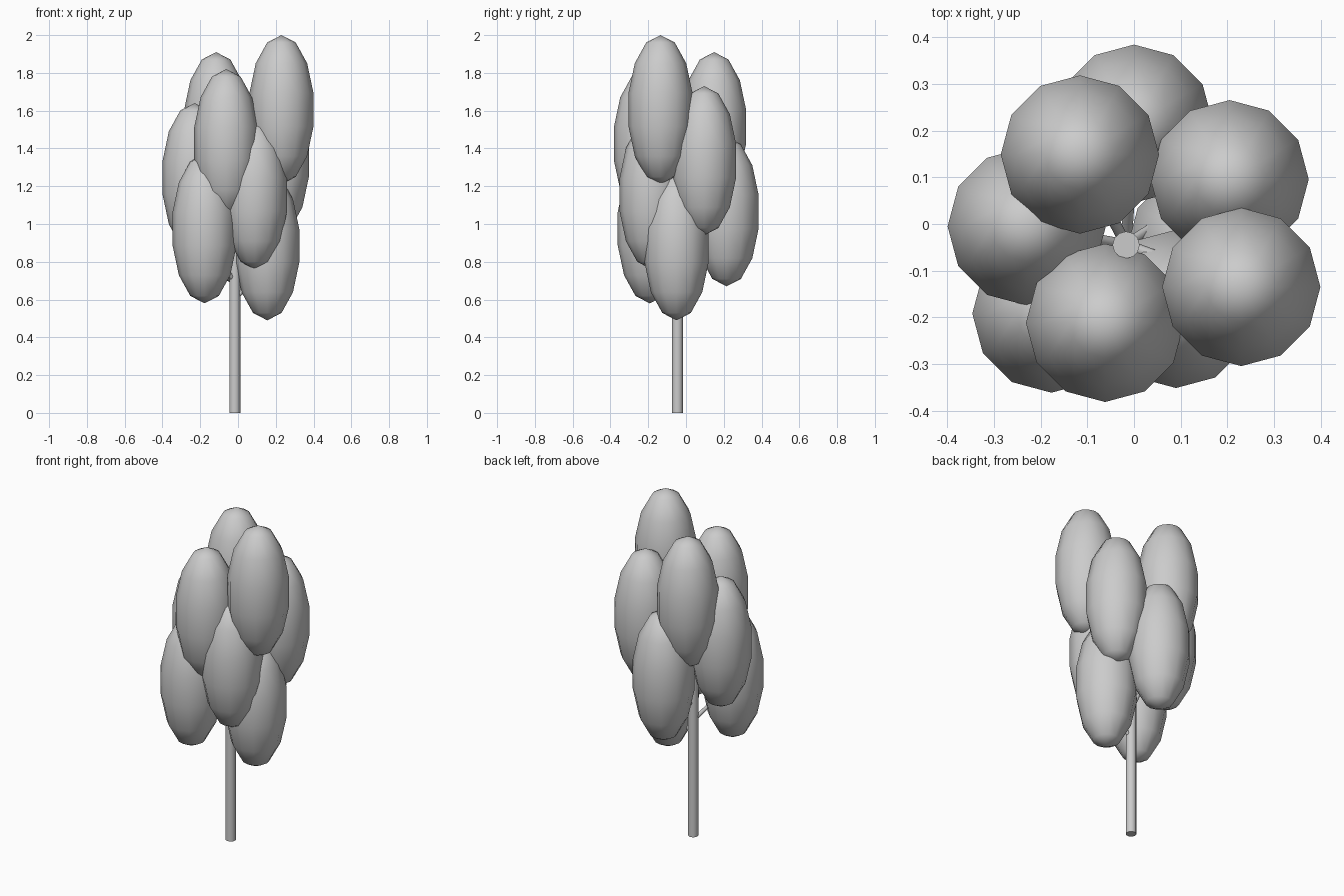
import bpy
import math
from mathutils import Vector

if "Cube" in bpy.data.objects:
    bpy.data.objects.remove(bpy.data.objects["Cube"])

grey = bpy.data.materials.new("plain grey")
grey.diffuse_color = (0.6, 0.6, 0.6, 1)
grey.use_nodes = True
grey.node_tree.nodes["Principled BSDF"].inputs["Base Color"].default_value = grey.diffuse_color

TRUNK = Vector((-0.017, -0.045, 0))
TRUNK_TOP = 1.6


def finish(name):
    ob = bpy.context.object
    ob.name = name
    ob.data.materials.append(grey)
    bpy.ops.object.shade_smooth_by_angle(angle=math.radians(50))
    return ob


def rod(name, a, b, radius, sides):
    d = b - a
    bpy.ops.mesh.primitive_cylinder_add(
        vertices=sides, radius=radius, depth=d.length, location=(a + b) / 2,
        rotation=d.to_track_quat('Z', 'Y').to_euler())
    return finish(name)


# Trunk
rod("trunk", TRUNK, TRUNK + Vector((0, 0, TRUNK_TOP)), 0.029, 12)

# Leaf clumps spiral up the trunk, each on a slanted branch (lowest first)
centres = [(0.155, -0.05), (-0.177, -0.192), (0.0, 0.215),
           (0.09, -0.182), (-0.23, -0.005), (0.205, 0.096),
           (-0.062, -0.212), (-0.116, 0.149), (0.23, -0.135)]
for i, (x, y) in enumerate(centres):
    z = 0.885 + 0.09 * i
    reach = (Vector((x, y, 0)) - TRUNK).length
    start = TRUNK + Vector((0, 0, z - 0.28))
    rod(f"branch_{i + 1}", start, Vector((x, y, z - 0.28 + reach)), 0.012, 8)
    bpy.ops.mesh.primitive_uv_sphere_add(
        segments=12, ring_count=7, radius=1, location=(x, y, z))
    bpy.context.object.scale = (0.174, 0.174, 0.395)
    bpy.ops.object.transform_apply(location=False, rotation=False, scale=True)
    finish(f"leaf_clump_{i + 1}")
